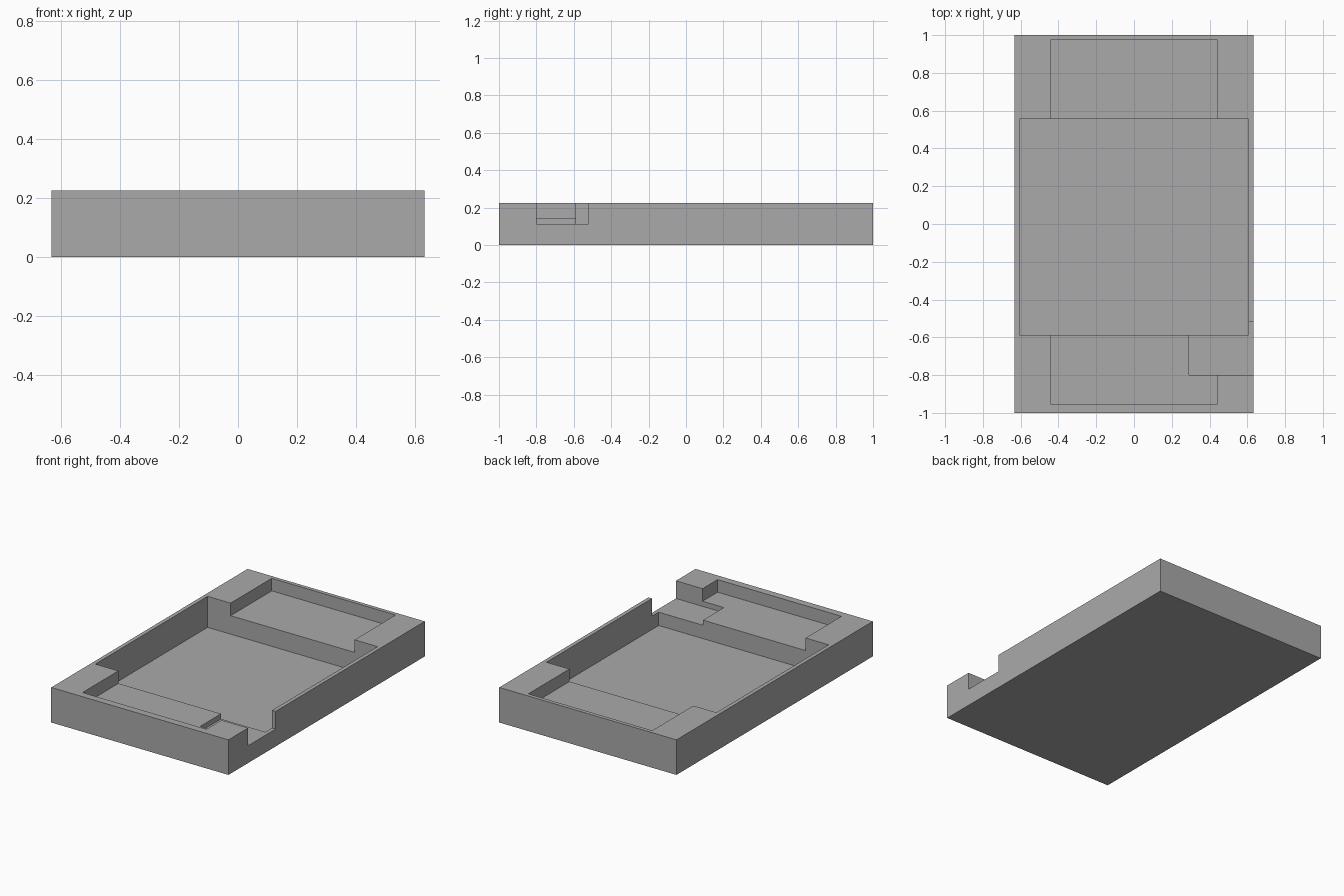
import bpy

# Remove the default cube
cube = bpy.data.objects.get("Cube")
if cube:
    bpy.data.objects.remove(cube, do_unlink=True)

HEIGHT = 0.226
ABOVE = 0.4  # cutters reach past the rim

grey = bpy.data.materials.new("plain grey")
grey.use_nodes = True
colour = (0.4, 0.4, 0.4, 1)
grey.diffuse_color = colour
grey.node_tree.nodes["Principled BSDF"].inputs["Base Color"].default_value = colour


def box(name, low, high):
    """Axis-aligned box between two corners."""
    bpy.ops.mesh.primitive_cube_add(size=1)
    obj = bpy.context.object
    obj.name = obj.data.name = name
    for v in obj.data.vertices:
        v.co = [h if c > 0 else l for c, l, h in zip(v.co, low, high)]
    obj.data.materials.append(grey)
    return obj


# Solid block that becomes the tray
tray = box("tray", (-0.632, -1, 0), (0.632, 1, HEIGHT))

# Deep main well, shallow end ledges, and cable notch through the left wall
cutters = [
    box("main_well_cutter", (-0.606, -0.587, 0.026), (0.606, 0.556, ABOVE)),
    box("end_ledges_cutter", (-0.442, -0.953, 0.145), (0.442, 0.975, ABOVE)),
    box("side_notch_cutter", (0.29, -0.80, 0.112), (0.8, -0.52, ABOVE)),
]
for cutter in cutters:
    cut = tray.modifiers.new(cutter.name, "BOOLEAN")
    cut.operation = "DIFFERENCE"
    cut.solver = "EXACT"
    cut.object = cutter

# Apply the cuts and discard the cutters
bpy.context.view_layer.objects.active = tray
for cutter in cutters:
    bpy.ops.object.modifier_apply(modifier=cutter.name)
for cutter in cutters:
    bpy.data.objects.remove(cutter, do_unlink=True)
